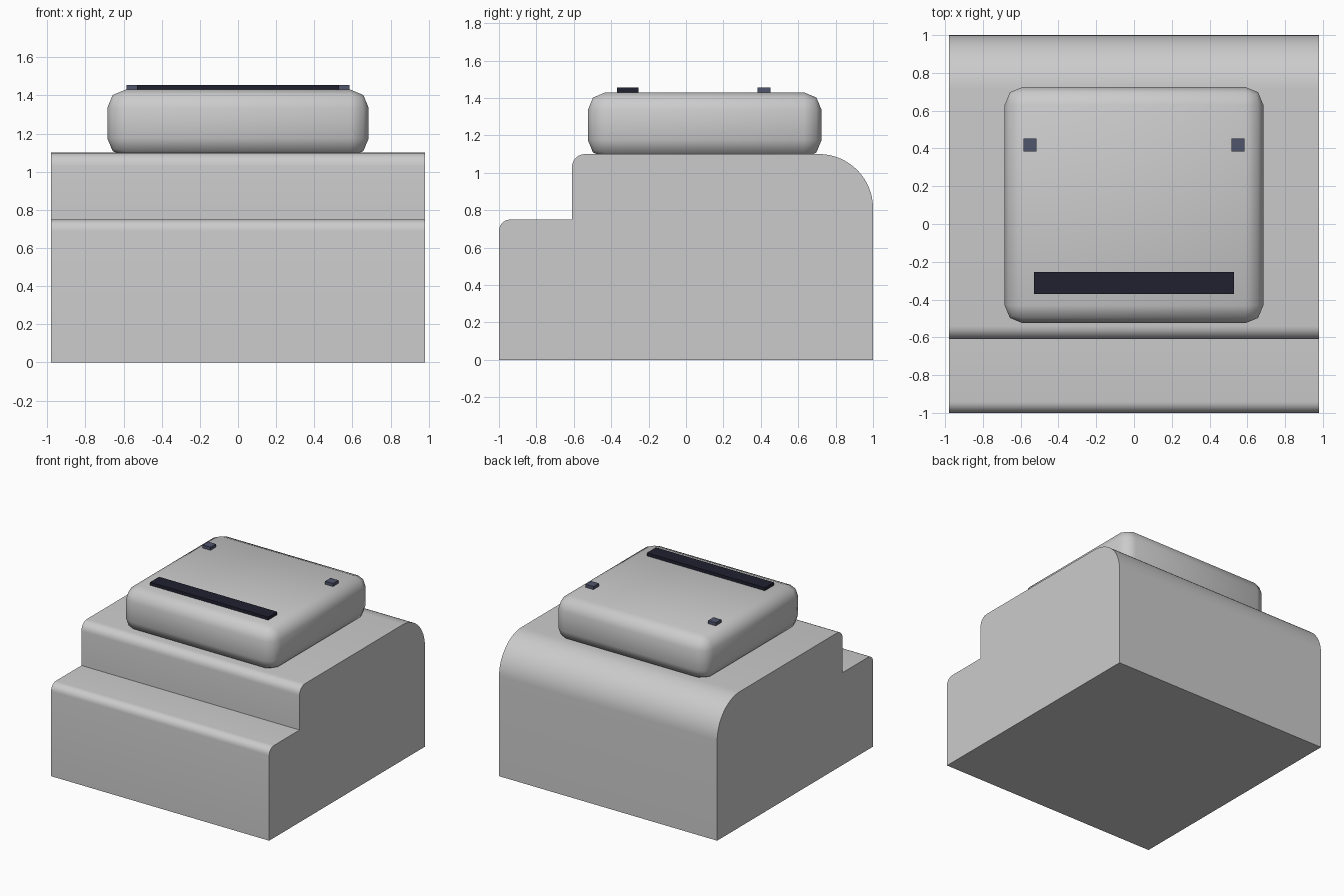
import bpy, bmesh, math

if "Cube" in bpy.data.objects:
    bpy.data.objects.remove(bpy.data.objects["Cube"])


def material(name, rgb):
    m = bpy.data.materials.new(name)
    m.diffuse_color = (*rgb, 1)
    m.use_nodes = True
    m.node_tree.nodes["Principled BSDF"].inputs["Base Color"].default_value = m.diffuse_color
    return m


def finish(name, bm, mat=None, smooth=True):
    bmesh.ops.recalc_face_normals(bm, faces=bm.faces)
    me = bpy.data.meshes.new(name)
    bm.to_mesh(me)
    bm.free()
    ob = bpy.data.objects.new(name, me)
    bpy.context.collection.objects.link(ob)
    if mat:
        me.materials.append(mat)
    if smooth:
        bpy.context.view_layer.objects.active = ob
        ob.select_set(True)
        bpy.ops.object.shade_smooth_by_angle(angle=math.radians(50))
        ob.select_set(False)
    return ob


def box(name, lo, hi, mat=None, bevel=0, segments=2):
    bm = bmesh.new()
    bmesh.ops.create_cube(bm, size=1)
    for v in bm.verts:
        v.co = [(a + b) / 2 + c * (b - a) for a, b, c in zip(lo, hi, v.co)]
    if bevel:
        bmesh.ops.bevel(bm, geom=bm.edges[:], offset=bevel, segments=segments,
                        profile=0.5, affect='EDGES')
    return finish(name, bm, mat, bevel > 0)


def fillet(cy, cz, r, start, n):
    """Quarter arc running clockwise from the start angle (degrees)."""
    angles = [math.radians(start - 90 * i / n) for i in range(n + 1)]
    return [(cy + r * math.cos(a), cz + r * math.sin(a)) for a in angles]


# Stepped body: side profile with rounded edges, extruded across x
profile = ([(-1, 0)]
           + fillet(-0.94, 0.69, 0.06, 180, 6)
           + [(-0.61, 0.75)]
           + fillet(-0.54, 1.03, 0.07, 180, 6)
           + fillet(0.71, 0.81, 0.29, 90, 16)
           + [(1, 0)])
W = 0.98
bm = bmesh.new()
side = bm.faces.new([bm.verts.new((-W, y, z)) for y, z in profile])
new = bmesh.ops.extrude_face_region(bm, geom=[side], use_keep_orig=True)["geom"]
bmesh.ops.translate(bm, vec=(2 * W, 0, 0),
                    verts=[g for g in new if isinstance(g, bmesh.types.BMVert)])
finish("stepped_body", bm)

# Rounded pad, slightly sunk into the body top
box("rounded_pad", (-0.685, -0.525, 1.08), (0.685, 0.725, 1.43), bevel=0.095)

# Dark bar and the two small studs on the pad
dark = material("dark_navy", (0.015, 0.015, 0.03))
slate = material("slate", (0.08, 0.09, 0.15))
box("front_bar", (-0.53, -0.37, 1.41), (0.53, -0.255, 1.455), dark)
for label, s in (("left", -1), ("right", 1)):
    box(label + "_stud", (s * 0.55 - 0.035, 0.383, 1.41),
        (s * 0.55 + 0.035, 0.453, 1.455), slate)
